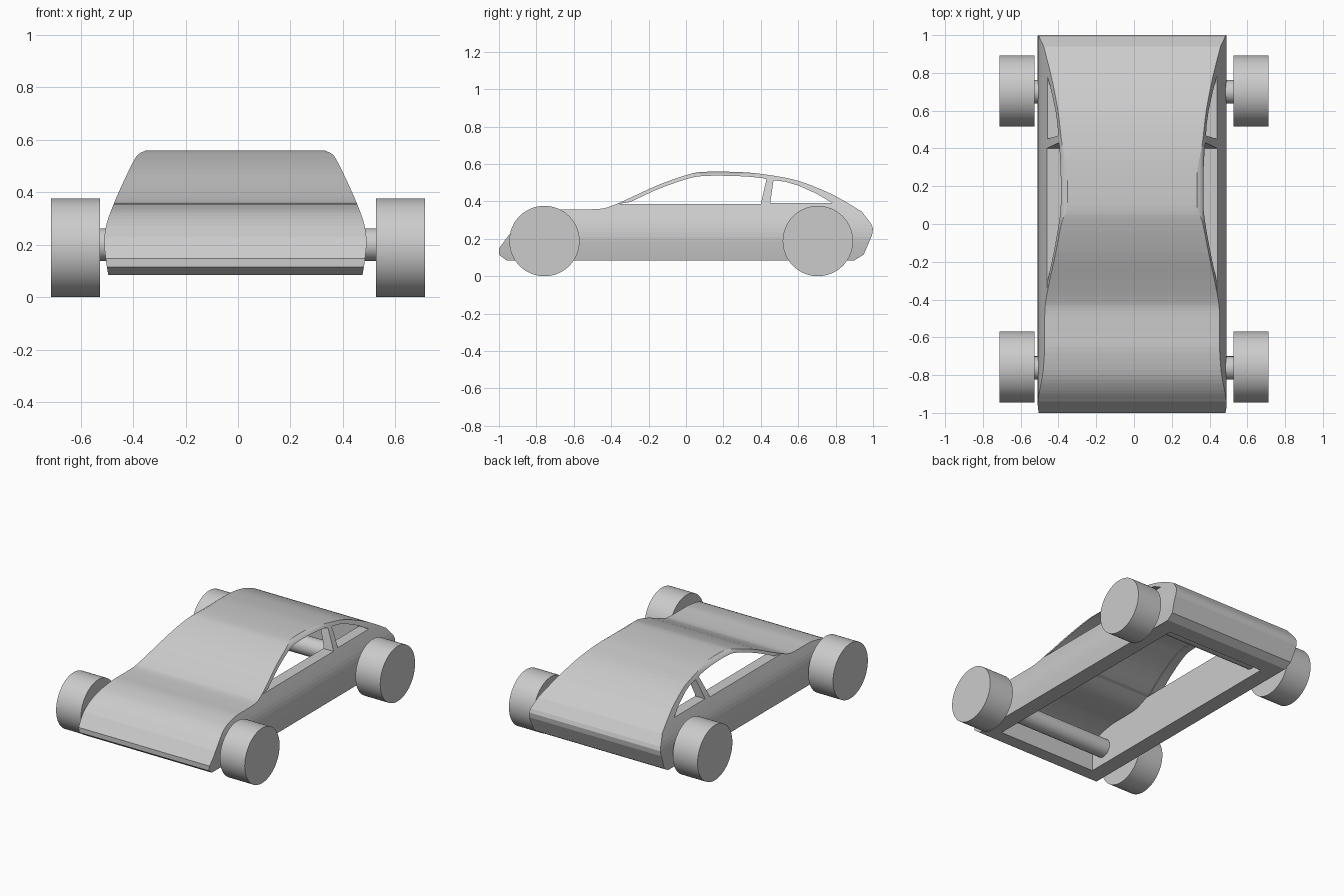
import bpy, bmesh, math
from mathutils import Vector

cube = bpy.data.objects.get("Cube")
if cube:
    bpy.data.objects.remove(cube, do_unlink=True)

grey = bpy.data.materials.new("plain grey")
grey.use_nodes = True
COLOUR = (0.6, 0.6, 0.6, 1)
grey.diffuse_color = COLOUR
grey.node_tree.nodes["Principled BSDF"].inputs["Base Color"].default_value = COLOUR

BODY_X = -0.01  # body sits slightly off the wheel centre line


def smooth_line(points, steps=4):
    """Round a polyline through its points."""
    p = [Vector(q) for q in points]
    p = [2 * p[0] - p[1]] + p + [2 * p[-1] - p[-2]]
    out = []
    for a, b, c, d in zip(p, p[1:], p[2:], p[3:]):
        for i in range(steps):
            t = i / steps
            out.append((2 * b + (c - a) * t + (2 * a - 5 * b + 4 * c - d) * t ** 2
                        + (3 * b - a - 3 * c + d) * t ** 3) / 2)
    return [tuple(v) for v in out] + [tuple(p[-2])]


def prism(name, points, along, half):
    """Extrude a (y, z) outline along x, or an (x, z) outline along y."""
    bm = bmesh.new()
    rings = []
    for s in (-half, half):
        rings.append([bm.verts.new((BODY_X + s, u, z) if along == "x" else (BODY_X + u, s, z))
                      for u, z in points])
    n = len(points)
    for i in range(n):
        j = (i + 1) % n
        bm.faces.new((rings[0][i], rings[0][j], rings[1][j], rings[1][i]))
    bm.faces.new(rings[0][::-1])
    bm.faces.new(rings[1])
    bm.normal_update()
    # The winding is consistent, so only the overall direction may need turning
    if bm.calc_volume(signed=True) < 0:
        bmesh.ops.reverse_faces(bm, faces=bm.faces[:])
    mesh = bpy.data.meshes.new(name)
    bm.to_mesh(mesh)
    bm.free()
    mesh.materials.append(grey)
    obj = bpy.data.objects.new(name, mesh)
    bpy.context.collection.objects.link(obj)
    return obj


def combine(target, tool, operation):
    """Apply a boolean and discard the tool."""
    mod = target.modifiers.new("cut", "BOOLEAN")
    mod.operation = operation
    mod.solver = "EXACT"
    mod.object = tool
    bpy.context.view_layer.update()
    bpy.context.view_layer.objects.active = target
    bpy.ops.object.modifier_apply(modifier=mod.name)
    bpy.data.objects.remove(tool, do_unlink=True)


def mirrored(right_side):
    return right_side + [(-x, z) for x, z in reversed(right_side)]


# Roof line from nose to tail
roof = smooth_line([(-0.94, 0.23), (-0.88, 0.285), (-0.8, 0.33), (-0.68, 0.355), (-0.57, 0.357),
                    (-0.46, 0.36), (-0.4, 0.375), (-0.3, 0.418), (-0.15, 0.487), (0, 0.54),
                    (0.1, 0.558), (0.3, 0.556), (0.45, 0.54), (0.6, 0.51), (0.75, 0.452),
                    (0.85, 0.4), (0.94, 0.345)])


def roof_z(y):
    for (y0, z0), (y1, z1) in zip(roof, roof[1:]):
        if y0 <= y <= y1:
            return z0 + (z1 - z0) * (y - y0) / (y1 - y0)
    return roof[-1][1]


# Body: side outline trimmed by the front cross-section
outline = [(-0.96, 0.085), (-1, 0.115), (-1, 0.148)] + roof + [
    (0.99, 0.28), (1, 0.255), (0.995, 0.22), (0.95, 0.115), (0.9, 0.085)]
body = prism("body_shell", outline, "x", 0.7)
flank = smooth_line([(0.48, 0.06), (0.492, 0.13), (0.5, 0.21), (0.491, 0.28), (0.464, 0.355),
                     (0.429, 0.435), (0.39, 0.515), (0.37, 0.545), (0.345, 0.557)], 3)
combine(body, prism("section", mirrored(flank + [(0.33, 0.57), (0.33, 0.65)]), "y", 1.2), "INTERSECT")

# Hollow interior, open underneath
front, back, skin = -0.87, 0.79, 0.018
ceiling = [(y, z - skin) for y, z in roof if front < y < back]
hollow = prism("hollow", [(front, -0.1), (front, roof_z(front) - 0.03)] + ceiling
               + [(back, roof_z(back) - 0.03), (back, -0.1)], "x", 0.6)
inner = [(0.375, -0.2), (0.375, 0.4), (0.325, 0.53), (0.325, 0.7)]
combine(hollow, prism("inner_section", mirrored(inner), "y", 1.1), "INTERSECT")
combine(body, hollow, "DIFFERENCE")

# Side windows
top = [(y, z - 0.022) for y, z in roof if -0.35 < y < 0.42 and z > 0.412]
combine(body, prism("door_window", [(-0.37, 0.385)] + top + [(0.43, 0.518), (0.4, 0.385)], "x", 0.8),
        "DIFFERENCE")
combine(body, prism("rear_window", [(0.45, 0.39), (0.468, 0.513), (0.53, 0.505), (0.6, 0.485),
                                    (0.7, 0.44), (0.785, 0.39)], "x", 0.8), "DIFFERENCE")


def cylinder(name, radius, length, location, sides):
    bpy.ops.mesh.primitive_cylinder_add(vertices=sides, radius=radius, depth=length,
                                        location=location, rotation=(0, math.pi / 2, 0))
    obj = bpy.context.object
    obj.name = name
    obj.data.materials.append(grey)
    bpy.ops.object.shade_smooth_by_angle(angle=math.radians(30))


# Wheels and axles
for end, y in (("front", -0.757), ("rear", 0.705)):
    cylinder(end + "_axle", 0.062, 1.1, (0, y - 0.005, 0.2), 48)
    for side, s in (("left", 1), ("right", -1)):
        cylinder(f"{end}_{side}_wheel", 0.188, 0.187, (s * 0.619, y, 0.188), 64)
